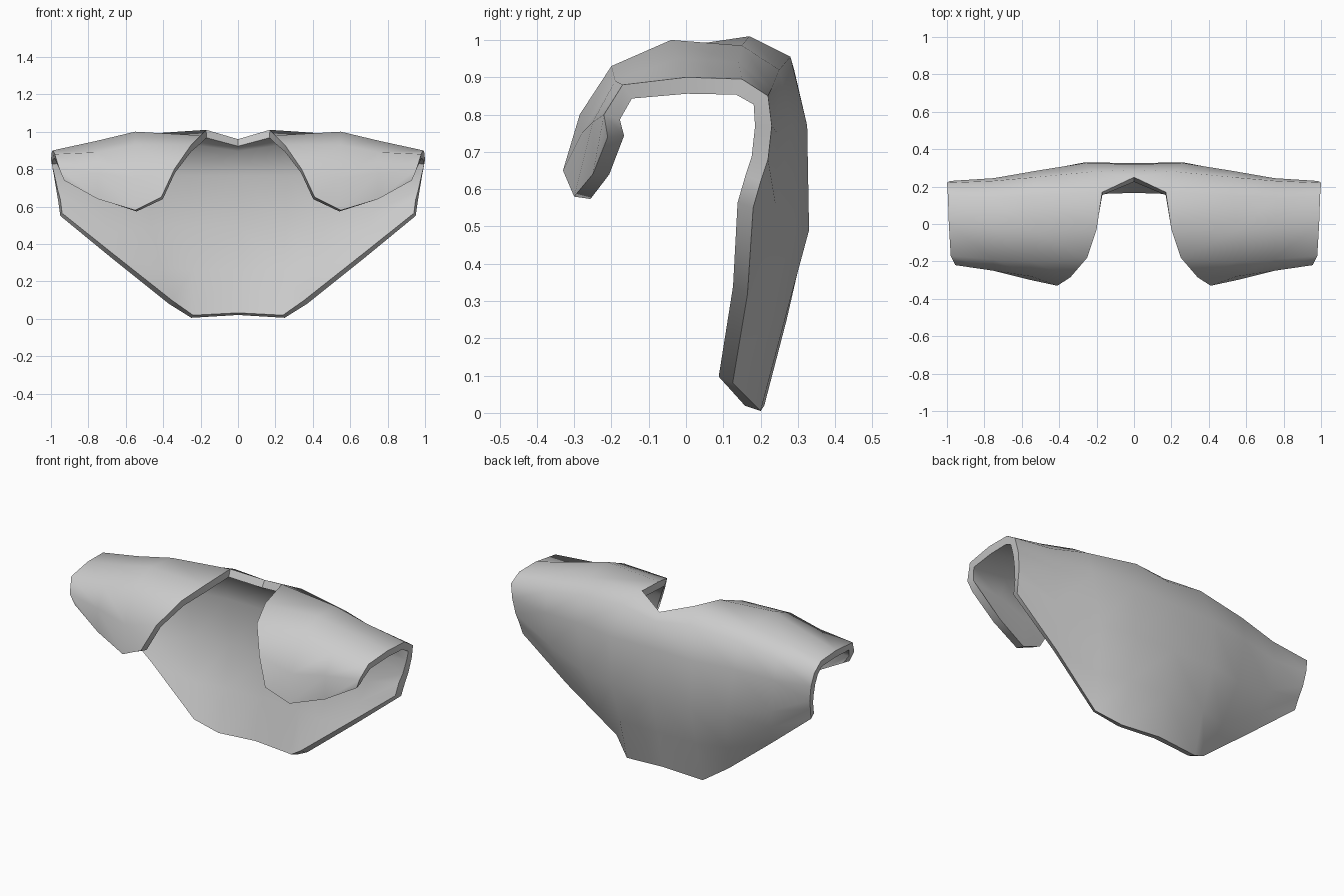
import bpy, bmesh, math

if "Cube" in bpy.data.objects:
    bpy.data.objects.remove(bpy.data.objects["Cube"])

# Each strip runs from the front flap hem, over the shoulder, down to the back hem
neck_strip = [(.41, -.33, .65), (.34, -.285, .80), (.25, -.18, .93), (.20, -.03, .98), (.17, .17, 1.01),
              (.22, .28, .955), (.27, .325, .77), (.26, .33, .49), (.25, .265, .25), (.25, .20, .005)]
mid_strip = [(.55, -.30, .58), (.55, -.28, .75), (.55, -.20, .93), (.55, -.04, 1.0), (.54, .15, .985),
             (.53, .25, .92), (.52, .285, .77), (.47, .29, .49), (.42, .215, .25), (.37, .125, .08)]
side_strip = [(.75, -.25, .64), (.75, -.25, .78), (.75, -.19, .89), (.76, -.02, .95), (.76, .14, .94),
              (.76, .23, .87), (.75, .245, .75), (.73, .24, .56), (.70, .20, .44), (.67, .165, .32)]
end_strip = [(.93, -.21, .74), (.955, -.22, .80), (.98, -.17, .88), (.99, .0, .90), (.995, .15, .895),
             (1.0, .22, .85), (.985, .23, .77), (.97, .22, .68), (.96, .20, .62), (.95, .18, .55)]
# Centre back starts at the neckline
centre_strip = [None] * 4 + [(0, .25, .96), (0, .29, .92), (0, .32, .77),
                             (0, .325, .49), (0, .27, .25), (0, .21, .02)]

bm = bmesh.new()
strips = [[p and bm.verts.new(p) for p in s]
          for s in (centre_strip, neck_strip, mid_strip, side_strip, end_strip)]
for a, b in zip(strips, strips[1:]):
    for i in range(len(a) - 1):
        if a[i]:
            bm.faces.new((a[i], b[i], b[i + 1], a[i + 1]))
mesh = bpy.data.meshes.new("shoulder_cape")
bm.to_mesh(mesh)
bm.free()

cape = bpy.data.objects.new("shoulder_cape", mesh)
bpy.context.collection.objects.link(cape)
grey = bpy.data.materials.new("plain grey")
grey.diffuse_color = (.6, .6, .6, 1)
grey.use_nodes = True
grey.node_tree.nodes["Principled BSDF"].inputs["Base Color"].default_value = grey.diffuse_color
mesh.materials.append(grey)

# Mirror the half, then thicken inwards
mirror = cape.modifiers.new("mirror", 'MIRROR')
mirror.use_clip = True
shell = cape.modifiers.new("thickness", 'SOLIDIFY')
shell.thickness = .045
shell.offset = -1
bpy.context.view_layer.objects.active = cape
cape.select_set(True)
for name in ("mirror", "thickness"):
    bpy.ops.object.modifier_apply(modifier=name)
bpy.ops.object.shade_smooth_by_angle(angle=math.radians(50))
